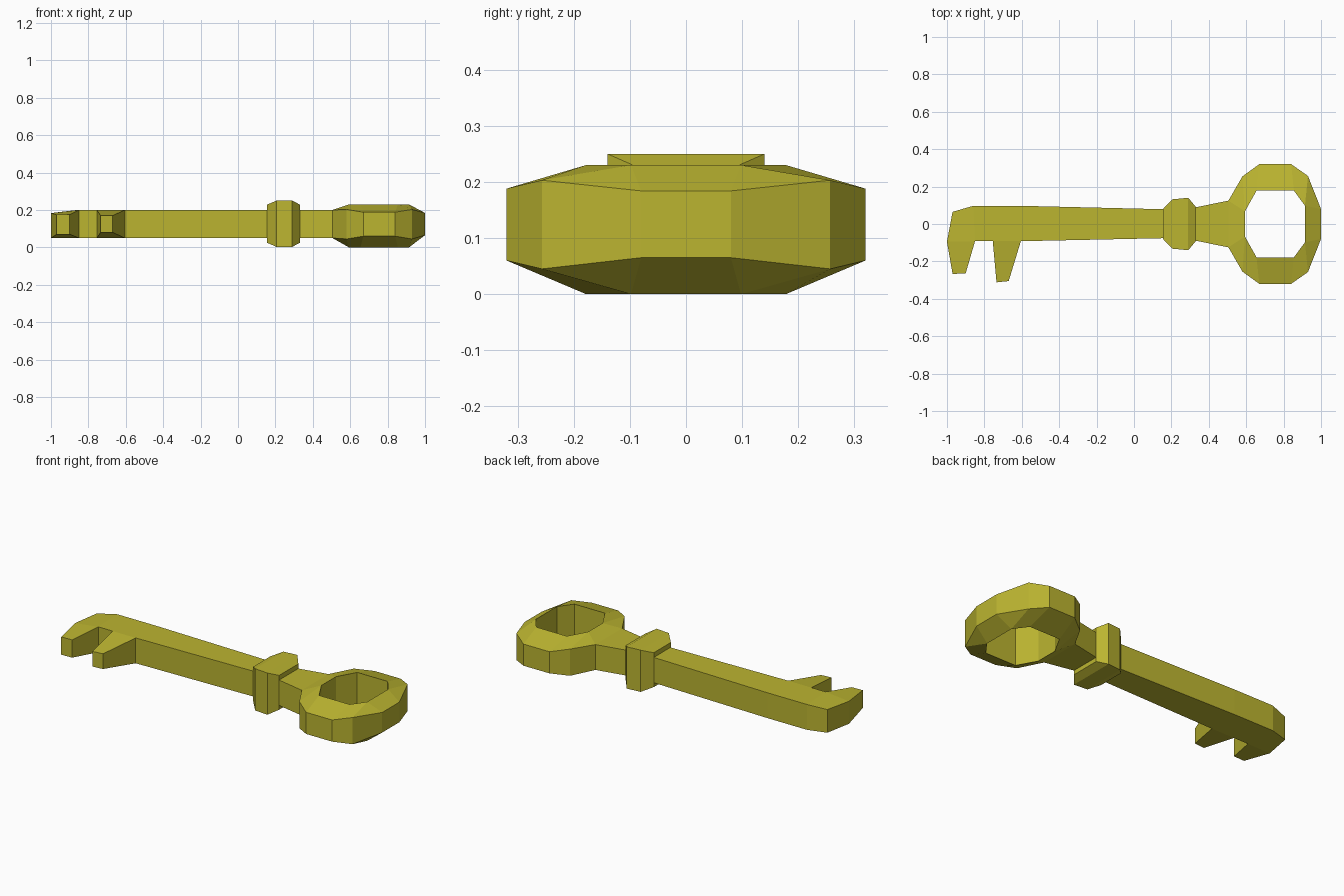
import bpy, bmesh

if "Cube" in bpy.data.objects:
    bpy.data.objects.remove(bpy.data.objects["Cube"])

mat = bpy.data.materials.new("brass")
mat.diffuse_color = (0.50, 0.46, 0.03, 1)
mat.use_nodes = True
mat.node_tree.nodes["Principled BSDF"].inputs["Base Color"].default_value = mat.diffuse_color


def finish(name, polys):
    """Weld a list of point polygons into one flat-shaded object."""
    bm = bmesh.new()
    for poly in polys:
        pts = list(dict.fromkeys(poly))      # drop collapsed corners
        if len(pts) > 2:
            bm.faces.new([bm.verts.new(p) for p in pts])
    bmesh.ops.remove_doubles(bm, verts=bm.verts, dist=1e-5)
    bmesh.ops.recalc_face_normals(bm, faces=bm.faces)
    me = bpy.data.meshes.new(name)
    bm.to_mesh(me)
    bm.free()
    me.materials.append(mat)
    ob = bpy.data.objects.new(name, me)
    bpy.context.collection.objects.link(ob)


def rect(x, y, lo, hi):
    return [(x, -y, lo), (x, y, lo), (x, y, hi), (x, -y, hi)]


def loft(sections, cap_end=True):
    polys = [sections[0]] + ([sections[-1]] if cap_end else [])
    for a, b in zip(sections, sections[1:]):
        polys += [[a[i], a[(i + 1) % 4], b[(i + 1) % 4], b[i]] for i in range(4)]
    return polys


# Shaft with bits: outline points (x, y, bottom, top)
outline = [(0.20, 0.078, .05, .20), (-0.60, 0.097, .05, .20), (-0.86, 0.097, .05, .20),
           (-0.97, 0.065, .05, .187), (-1.0, -0.095, .05, .183),
           (-0.97, -0.267, .07, .175), (-0.90, -0.264, .07, .175),
           (-0.85, -0.092, .05, .20), (-0.755, -0.092, .05, .20),
           (-0.735, -0.312, .08, .17), (-0.67, -0.305, .08, .17),
           (-0.605, -0.092, .05, .20), (0.20, -0.075, .05, .20)]
low = [(x, y, a) for x, y, a, b in outline]
top = [(x, y, b) for x, y, a, b in outline]
n = len(outline)
polys = [[low[i], low[(i + 1) % n], top[(i + 1) % n], top[i]] for i in range(n)]
for cap in ([0, 1, 2, 7, 8, 11, 12], [2, 3, 4, 7], [4, 5, 6, 7], [8, 9, 10, 11]):
    polys += [[low[i] for i in cap], [top[i] for i in cap]]
finish("key_shaft", polys)

# Collar
finish("collar", loft([rect(.155, .08, .025, .228), rect(.205, .132, .003, .25),
                       rect(.29, .14, .003, .25), rect(.332, .09, .025, .228)]))

# Ring handle: outer (x, y, bottom, top) paired with inner (x, y), mirrored in y
half = [(.505, .125, .05, .20, .593, .067), (.58, .255, .045, .203, .593, .067),
        (.67, .32, .06, .188, .655, .178), (.84, .32, .06, .188, .855, .178),
        (.93, .257, .045, .203, .914, .098), (1.0, .08, .065, .184, .914, .098)]
loop = half + [(x, -y, a, b, u, -v) for x, y, a, b, u, v in reversed(half)]
rings = [((x, y, a), (x, y, b), (u, v, .23), (u, v, 0.0)) for x, y, a, b, u, v in loop]
polys = []
for i, p in enumerate(rings):
    q = rings[(i + 1) % len(rings)]
    for k in range(4):
        if not (k == 0 and i == len(rings) - 1):      # opening where the neck joins
            m = (k + 1) % 4
            polys.append([p[k], p[m], q[m], q[k]])
polys += loft([rect(.30, .083, .05, .20), rect(.505, .125, .05, .20)], cap_end=False)
finish("ring_handle", polys)
